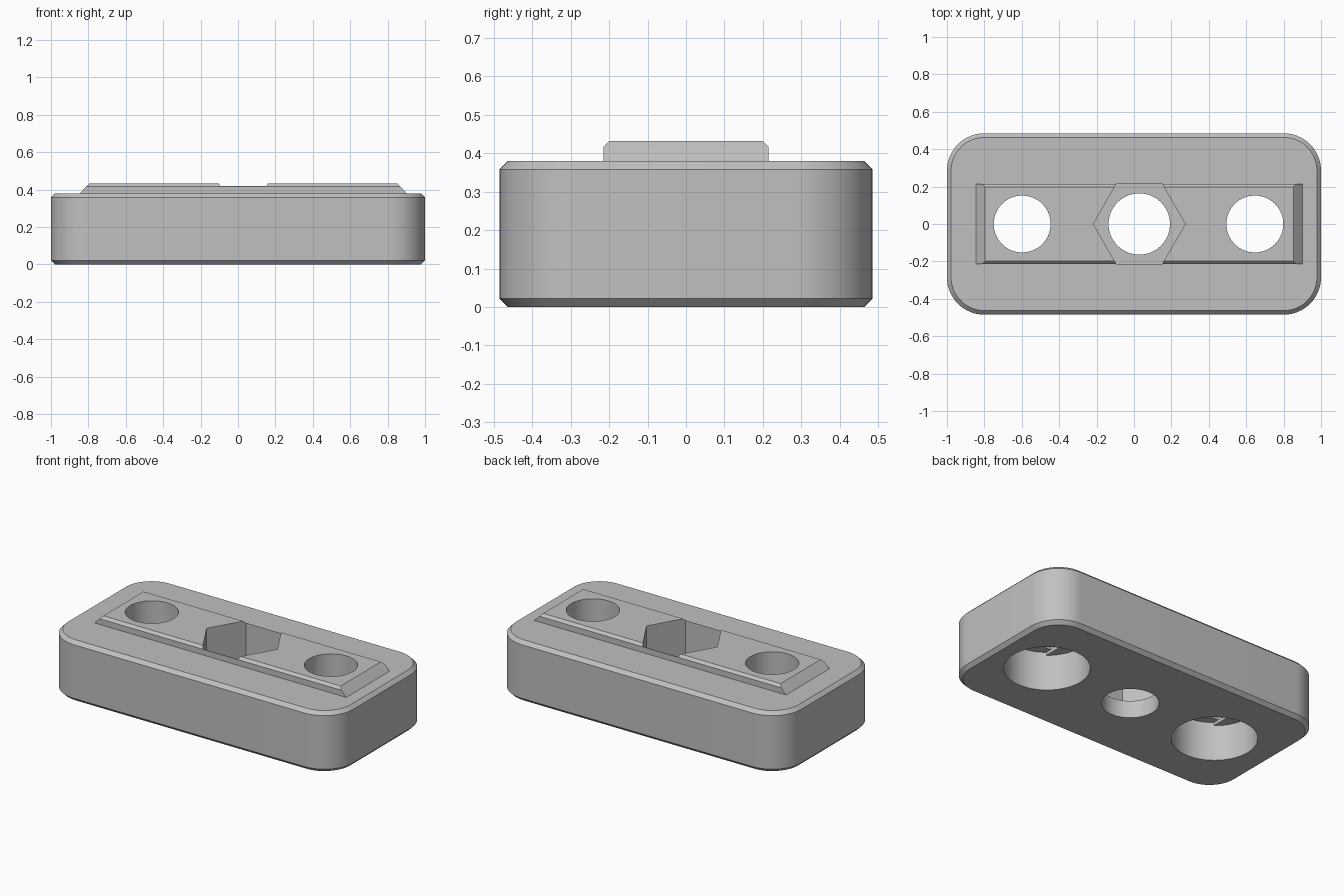
import bpy, bmesh
from math import cos, sin, pi

old = bpy.data.objects.get("Cube")
if old:
    bpy.data.objects.remove(old, do_unlink=True)

grey = bpy.data.materials.new("plain grey")
grey.use_nodes = True
COLOUR = (0.53, 0.53, 0.53, 1)
grey.diffuse_color = COLOUR
grey.node_tree.nodes["Principled BSDF"].inputs["Base Color"].default_value = COLOUR


def loft(name, rings):
    """Solid through stacked (outline, z) rings, capped at both ends."""
    bm = bmesh.new()
    loops = [[bm.verts.new((x, y, z)) for x, y in pts] for pts, z in rings]
    count = len(loops[0])
    for low, high in zip(loops, loops[1:]):
        for i in range(count):
            j = (i + 1) % count
            bm.faces.new((low[i], low[j], high[j], high[i]))
    bm.faces.new(loops[0][::-1])
    bm.faces.new(loops[-1])
    bmesh.ops.remove_doubles(bm, verts=bm.verts, dist=1e-5)
    bmesh.ops.recalc_face_normals(bm, faces=bm.faces)
    mesh = bpy.data.meshes.new(name)
    bm.to_mesh(mesh)
    bm.free()
    mesh.materials.append(grey)
    obj = bpy.data.objects.new(name, mesh)
    bpy.context.collection.objects.link(obj)
    return obj


def rounded(hx, hy, r, steps=16):
    pts = []
    for k, (sx, sy) in enumerate(((1, 1), (-1, 1), (-1, -1), (1, -1))):
        for i in range(steps + 1):
            a = (k + i / steps) * pi / 2
            pts.append((sx * (hx - r) + r * cos(a), sy * (hy - r) + r * sin(a)))
    return pts


def rect(x0, x1, hy):
    return [(x0, -hy), (x1, -hy), (x1, hy), (x0, hy)]


def circle(cx, r, sides=64, limit_x=1, limit_y=1):
    """Regular outline, optionally clipped to a straight-sided slot."""
    def clip(v, m):
        return max(-m, min(m, v))
    turns = [2 * pi * i / sides for i in range(sides)]
    return [(cx + clip(r * cos(a), limit_x), clip(r * sin(a), limit_y)) for a in turns]


def combine(target, tool, operation):
    mod = target.modifiers.new(operation, "BOOLEAN")
    mod.operation, mod.solver, mod.object = operation, "EXACT", tool
    bpy.context.view_layer.objects.active = target
    bpy.ops.object.modifier_apply(modifier=mod.name)
    bpy.data.objects.remove(tool, do_unlink=True)


def cut(outline, z0, z1):
    combine(body, loft("cutter", [(outline, z0), (outline, z1)]), "DIFFERENCE")


# Rounded block with chamfered top and bottom edges
C = 0.022
outer = rounded(1, 0.485, 0.2)
inner = rounded(1 - C, 0.485 - C, 0.2 - C)
body = loft("mounting_block", [(inner, 0), (outer, C), (outer, 0.358), (inner, 0.38)])

# Raised rail with sloped ends and chamfered long edges
MID = 0.028
rail = loft("rail", [
    (rect(-0.845, 0.902, 0.215), 0.3),
    (rect(-0.845, 0.902, 0.215), 0.38),
    (rect(-0.812, 0.869, 0.215), 0.416),
    (rect(-0.796, 0.853, 0.199), 0.432)])
combine(body, rail, "UNION")

# Nut pocket and bolt hole
cut(circle(MID, 0.246, 6), 0.11, 0.6)
cut(circle(MID, 0.164), -0.1, 0.2)

# Screw holes, counterbored from below with two stepped bridging layers
for side in (-1, 1):
    x = MID - 0.004 + side * 0.622
    cut(circle(x, 0.152), -0.1, 0.6)
    cut(circle(x, 0.246), -0.1, 0.227)
    cut(circle(x, 0.246, limit_x=0.154), 0.1, 0.247)
    cut(circle(x, 0.246, limit_x=0.153, limit_y=0.153), 0.1, 0.267)

# Smooth the round walls, keep the chamfers crisp
bpy.ops.object.select_all(action="DESELECT")
body.select_set(True)
bpy.context.view_layer.objects.active = body
bpy.ops.object.shade_smooth_by_angle(angle=pi / 9)
